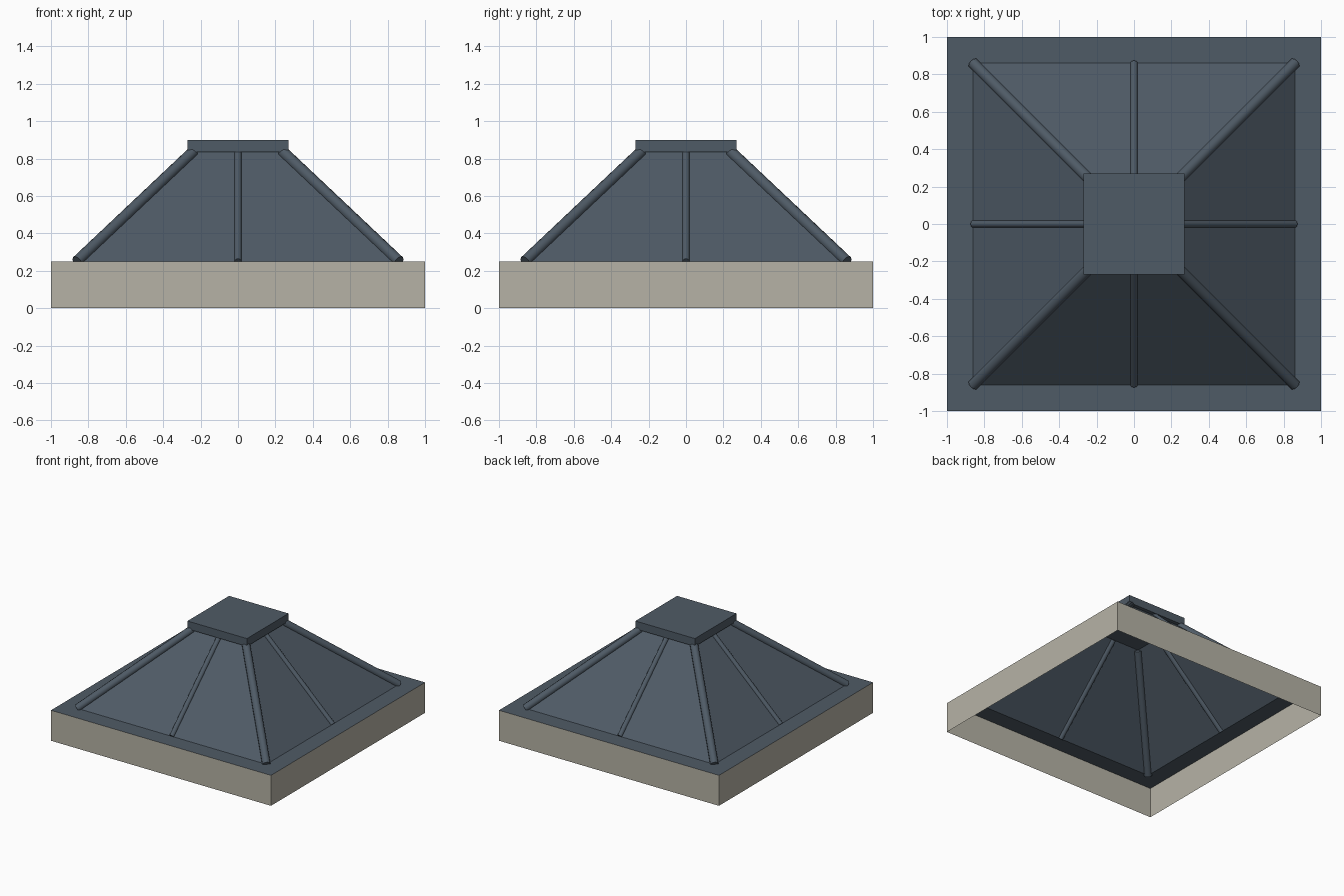
import bpy, bmesh, math
from mathutils import Vector

if "Cube" in bpy.data.objects:
    bpy.data.objects.remove(bpy.data.objects["Cube"])


def material(name, rgb):
    m = bpy.data.materials.new(name)
    m.diffuse_color = (*rgb, 1)
    m.use_nodes = True
    m.node_tree.nodes["Principled BSDF"].inputs["Base Color"].default_value = m.diffuse_color
    return m


slate = material("slate_blue", (0.078, 0.104, 0.133))
stone = material("pale_stone", (0.47, 0.45, 0.38))

EAVE, TOP = 0.86, 0.24          # half widths of the roof at foot and head
Z_EAVE, Z_TOP = 0.25, 0.835


def square(half, z):
    return [(sx * half, sy * half, z) for sx, sy in ((-1, -1), (1, -1), (1, 1), (-1, 1))]


def square_shell(name, levels, mat, closed=False):
    """Open four-sided shell through square rings given as (half width, z)."""
    bm = bmesh.new()
    rings = [[bm.verts.new(p) for p in square(h, z)] for h, z in levels]
    for a, b in zip(rings, rings[1:]):
        for i in range(4):
            j = (i + 1) % 4
            bm.faces.new((a[i], a[j], b[j], b[i]))
    if closed:
        bm.faces.new(rings[0][::-1])
        bm.faces.new(rings[-1])
    me = bpy.data.meshes.new(name)
    bm.to_mesh(me)
    bm.free()
    me.materials.append(mat)
    ob = bpy.data.objects.new(name, me)
    bpy.context.collection.objects.link(ob)
    return ob


def rod(name, start, end, radius):
    a, b = Vector(start), Vector(end)
    d = b - a
    bpy.ops.mesh.primitive_cylinder_add(vertices=10, radius=radius, depth=d.length,
                                        location=(a + b) / 2)
    ob = bpy.context.object
    ob.name = name
    ob.rotation_euler = d.to_track_quat('Z', 'Y').to_euler()
    ob.data.materials.append(slate)
    bpy.ops.object.shade_smooth_by_angle(angle=math.radians(40))


# Fascia walls, flat eave ring, sloping roof and cap
square_shell("fascia", [(1, 0), (1, Z_EAVE)], stone)
square_shell("eave_ring", [(1, Z_EAVE), (EAVE, Z_EAVE)], slate)
square_shell("roof_slopes", [(EAVE, Z_EAVE), (TOP, Z_TOP)], slate)
square_shell("roof_cap", [(0.27, Z_TOP), (0.27, 0.9)], slate, closed=True)

# Thick ribs on the hips, thin ribs up the middle of each slope
for p, q in zip(square(EAVE, Z_EAVE), square(TOP, Z_TOP)):
    rod("hip_rib", p, q, 0.031)
for dx, dy in ((0, -1), (1, 0), (0, 1), (-1, 0)):
    rod("slope_rib", (dx * EAVE, dy * EAVE, Z_EAVE), (dx * TOP, dy * TOP, Z_TOP), 0.02)
